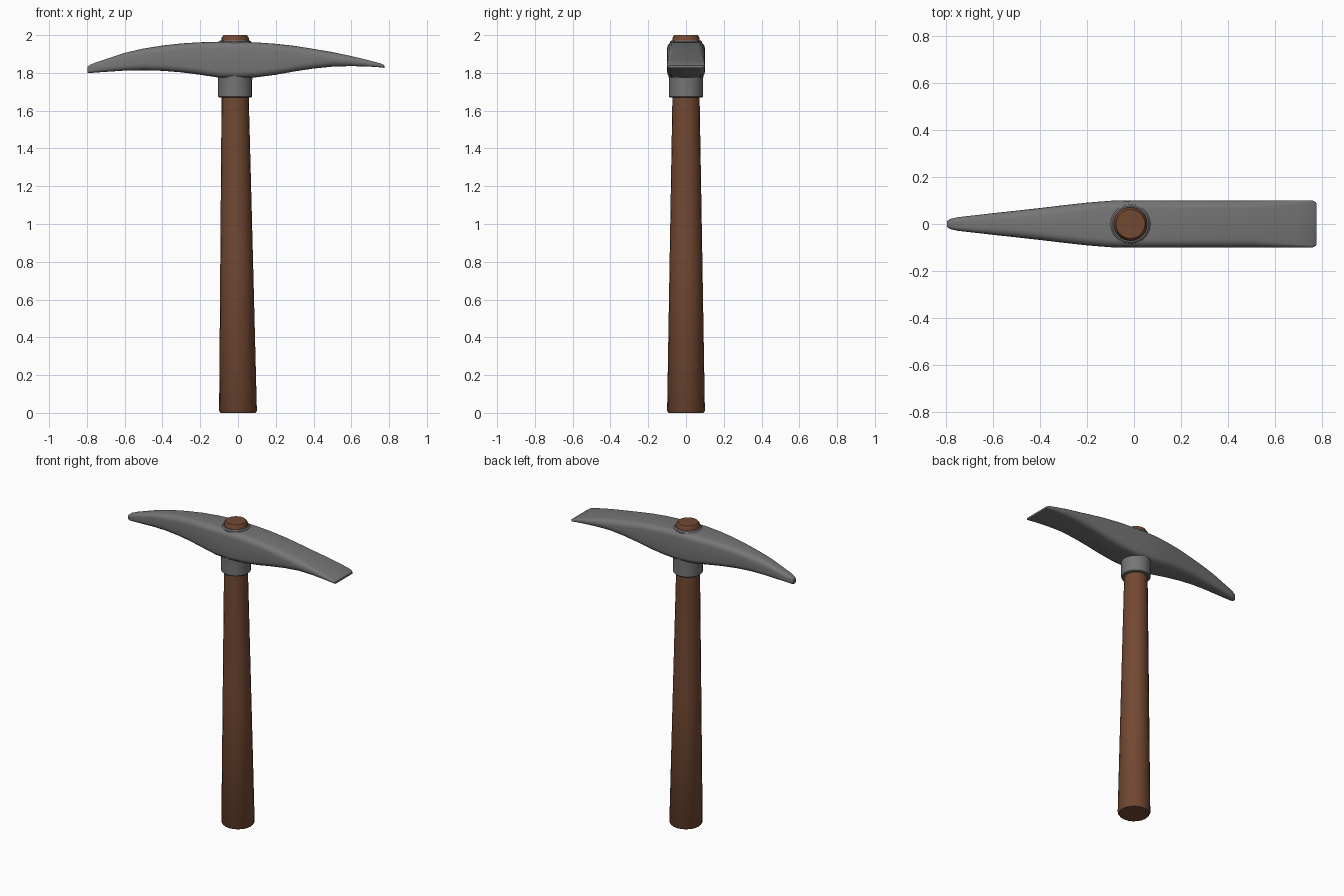
import bpy, bmesh
from math import sin, cos, pi

if "Cube" in bpy.data.objects:
    bpy.data.objects.remove(bpy.data.objects["Cube"])


def material(name, rgb):
    m = bpy.data.materials.new(name)
    m.diffuse_color = (*rgb, 1)
    m.use_nodes = True
    m.node_tree.nodes["Principled BSDF"].inputs["Base Color"].default_value = m.diffuse_color
    return m


wood = material("wood", (0.17, 0.065, 0.032))
steel = material("steel", (0.18, 0.18, 0.18))


def loft(name, rings, mat, angle=40):
    """Skin a list of equal-length point loops and cap both ends."""
    bm = bmesh.new()
    loops = [[bm.verts.new(p) for p in ring] for ring in rings]
    for a, b in zip(loops, loops[1:]):
        for i in range(len(a)):
            j = (i + 1) % len(a)
            bm.faces.new((a[i], a[j], b[j], b[i]))
    bm.faces.new(loops[0])
    bm.faces.new(loops[-1])
    bmesh.ops.recalc_face_normals(bm, faces=bm.faces)
    me = bpy.data.meshes.new(name)
    bm.to_mesh(me)
    bm.free()
    ob = bpy.data.objects.new(name, me)
    bpy.context.collection.objects.link(ob)
    me.materials.append(mat)
    bpy.ops.object.select_all(action='DESELECT')
    bpy.context.view_layer.objects.active = ob
    ob.select_set(True)
    bpy.ops.object.shade_smooth_by_angle(angle=angle * pi / 180)
    return ob


def circle(cx, z, r, n=20):
    return [(cx + r * cos(2 * pi * i / n), r * sin(2 * pi * i / n), z) for i in range(n)]


def section(x, lo, hi, w, bow=0.0):
    """Rounded rectangle across the head; bow pulls the side edges back in x."""
    r = min(0.035, 0.45 * (hi - lo), 0.6 * w)
    pts = []
    for k, (sy, cz) in enumerate([(1, hi - r), (-1, hi - r), (-1, lo + r), (1, lo + r)]):
        for s in range(5):
            a = (k + s / 4) * pi / 2
            y = sy * (w - r) + r * cos(a)
            pts.append((x - bow * (y / w) ** 4, y, cz + r * sin(a)))
    return pts


C = -0.015  # handle axis at the head

# Tapered wooden handle, leaning slightly to one side
loft("handle", [circle(0, 0, 0.093), circle(0, 0.01, 0.1), circle(-0.0075, 0.85, 0.086),
                circle(C, 1.67, 0.072), circle(C, 1.985, 0.072), circle(C, 2.0, 0.062)], wood)

# Collar under the head, and the thin rim around the eye on top
loft("collar", [circle(C, 1.67, 0.085), circle(C, 1.675, 0.09), circle(C, 1.76, 0.09),
                circle(C, 1.82, 0.095)], steel)
loft("eye_rim", [circle(C, 1.93, 0.087), circle(C, 1.965, 0.085), circle(C, 1.972, 0.078)], steel)

# Curved head: x, bottom, top, half width (pick on the left, adze on the right)
stations = [
    (-0.797, 1.80, 1.832, 0.012), (-0.785, 1.799, 1.842, 0.021), (-0.75, 1.802, 1.856, 0.029),
    (-0.6, 1.812, 1.906, 0.046), (-0.5, 1.814, 1.929, 0.057), (-0.4, 1.811, 1.945, 0.068),
    (-0.3, 1.803, 1.956, 0.08), (-0.2, 1.79, 1.962, 0.091), (-0.1, 1.775, 1.965, 0.099),
    (0.0, 1.772, 1.965, 0.1), (0.1, 1.777, 1.961, 0.1), (0.2, 1.79, 1.954, 0.1),
    (0.3, 1.808, 1.943, 0.1), (0.4, 1.823, 1.927, 0.1), (0.5, 1.833, 1.91, 0.1),
    (0.6, 1.836, 1.889, 0.1), (0.7, 1.833, 1.865, 0.1), (0.76, 1.829, 1.849, 0.1)]
rings = [section(*s) for s in stations]
rings.append(section(0.793, 1.826, 1.838, 0.094, bow=0.02))
loft("head", rings, steel)
